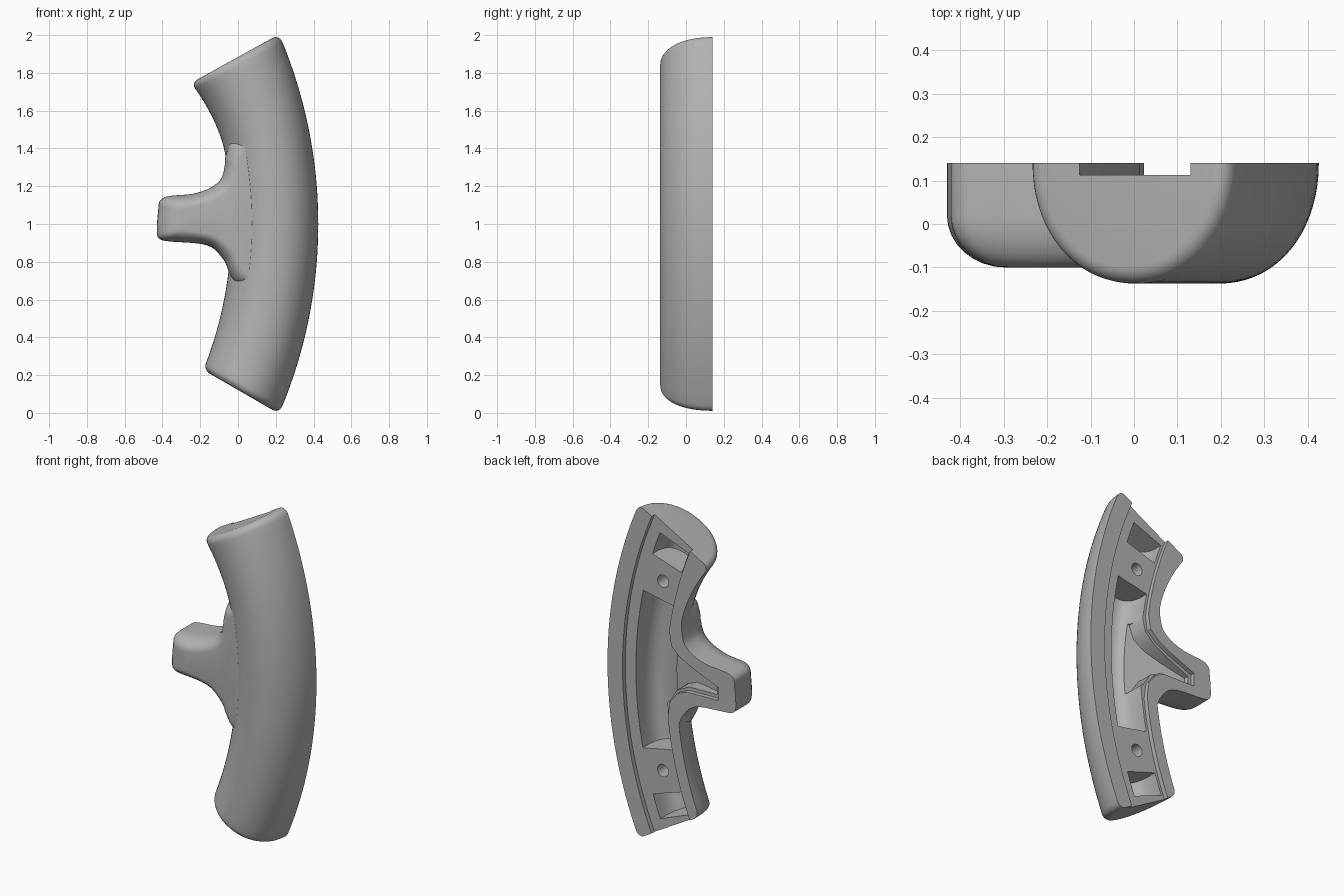
import bpy, bmesh, math
from mathutils import Vector

cube = bpy.data.objects.get("Cube")
if cube:
    bpy.data.objects.remove(cube, do_unlink=True)

CX, CZ = -2.115, 1.0      # centre of the handle's long curve
BACK, OVER = 0.14, 0.2    # flat back plane, and overshoot trimmed off later

grey = bpy.data.materials.new("mid_grey")
grey.use_nodes = True
grey.diffuse_color = (0.45, 0.45, 0.45, 1)
grey.node_tree.nodes["Principled BSDF"].inputs["Base Color"].default_value = (0.45, 0.45, 0.45, 1)


def polar(r, deg):
    a = math.radians(deg)
    return Vector((CX + r * math.cos(a), CZ + r * math.sin(a)))


def loft(name, rings):
    """Skin a list of equal-length closed rings and cap both ends."""
    bm = bmesh.new()
    loops = [[bm.verts.new(p) for p in ring] for ring in rings]
    n = len(loops[0])
    for a, b in zip(loops, loops[1:]):
        for i in range(n):
            bm.faces.new((a[i], a[(i + 1) % n], b[(i + 1) % n], b[i]))
    bm.faces.new(loops[0][::-1])
    bm.faces.new(loops[-1])
    bmesh.ops.recalc_face_normals(bm, faces=bm.faces)
    mesh = bpy.data.meshes.new(name)
    bm.to_mesh(mesh)
    bm.free()
    mesh.materials.append(grey)
    obj = bpy.data.objects.new(name, mesh)
    bpy.context.collection.objects.link(obj)
    return obj


def half_round(inner, outer, depth, top, power=1.0, steps=28):
    """Half-oval section hanging forward from y=top between two points."""
    mid, half = (inner + outer) / 2, (outer - inner) / 2
    ring = [(inner.x, OVER, inner.y)]
    for i in range(steps + 1):
        a = math.pi * i / steps
        c = math.cos(a)
        p = mid - half * math.copysign(abs(c) ** power, c)
        ring.append((p.x, top - depth * max(0, math.sin(a)) ** power, p.y))
    ring.append((outer.x, OVER, outer.y))
    return ring


def combine(target, tool, operation):
    mod = target.modifiers.new(operation.lower(), "BOOLEAN")
    mod.operation, mod.solver, mod.object = operation, "EXACT", tool
    bpy.context.view_layer.objects.active = target
    bpy.context.view_layer.update()
    bpy.ops.object.modifier_apply(modifier=mod.name)
    bpy.data.objects.remove(tool, do_unlink=True)


def smooth_path(pts, steps=5):
    """Closed rounded outline through the given points."""
    pts, out = [Vector(p) for p in pts], []
    n = len(pts)
    for i in range(n):
        p, a, b, q = pts[i - 1], pts[i], pts[(i + 1) % n], pts[(i + 2) % n]
        k = (b - a).length
        ta, tb = (b - p).normalized() * k, (q - a).normalized() * k
        for j in range(steps):
            t = j / steps
            out.append(a * (2*t**3 - 3*t*t + 1) + ta * (t**3 - 2*t*t + t)
                       + b * (3*t*t - 2*t**3) + tb * (t**3 - t*t))
    return out


# Curved grip with softly rounded ends
def grip_ring(s, inset):
    flare = max(0, (s - 0.5) / 0.5)
    inner = polar(2.08 - 0.07 * flare ** 1.5, 21.8 * s)
    outer = polar(2.54, 23.3 * s)
    step = (outer - inner).normalized() * inset
    return half_round(inner + step, outer - step, 0.28 - inset, BACK + 0.003, 0.95, 36)


stations = [(-0.955 + 1.91 * i / 40, 0) for i in range(41)]
cap = [(0.955 + 0.045 * math.sin(a), 0.04 * (1 - math.cos(a)))
       for a in (math.pi / 2 * k / 6 for k in range(1, 7))]
stations = [(-s, d) for s, d in reversed(cap)] + stations + cap
handle = loft("curved_handle", [grip_ring(s, d) for s, d in stations])

# Side stem: a back outline rounding over to a smaller front outline
stem_back = smooth_path([
    (.15, 1.48), (-.03, 1.44), (-.066, 1.36), (-.07, 1.31), (-.09, 1.24), (-.15, 1.19),
    (-.24, 1.16), (-.38, 1.145), (-.415, 1.12), (-.422, 1.08), (-.43, .96), (-.42, .925),
    (-.38, .91), (-.2, .895), (-.13, .87), (-.07, .8), (-.045, .74), (0, .68), (.15, .65)])
stem_front = smooth_path([
    (.15, 1.42), (.03, 1.38), (0, 1.32), (-.01, 1.27), (-.04, 1.19), (-.11, 1.135),
    (-.2, 1.1), (-.27, 1.085), (-.285, 1.075), (-.29, 1.05), (-.295, .99), (-.29, .975),
    (-.275, .97), (-.18, .955), (-.1, .93), (-.02, .86), (.01, .8), (.05, .74), (.15, .71)])


def stem_ring(a):
    blend = 1 - math.cos(a)
    pts = [p.lerp(q, blend) for p, q in zip(stem_back, stem_front)]
    return [(p.x, 0.02 - 0.12 * math.sin(a), p.y) for p in pts]


stem = loft("side_stem", [[(p.x, OVER + 0.01, p.y) for p in stem_back]]
            + [stem_ring(math.pi / 2 * k / 8) for k in range(9)])
combine(handle, stem, "UNION")


# Flat cutters pushed in from the back
def prism(name, pts, floor):
    return loft(name, [[(p[0], OVER + 0.1, p[1]) for p in pts],
                       [(p[0], floor(p[0]), p[1]) for p in pts]])


trim = prism("back_trim", [(-1, -1), (1, -1), (1, 3), (-1, 3)], lambda x: BACK)
combine(handle, trim, "DIFFERENCE")

# Shallow joining recess running out through both ends and into the stem
recess = [polar(2.44, -27 + 54 * i / 40) for i in range(41)]
recess += [polar(2.15, 27 - 19 * i / 14) for i in range(15)]
recess += [(0, 1.21), (-.06, 1.155), (-.15, 1.11), (-.31, 1.045), (-.31, .965),
           (-.1, .96), (-.04, .935), (.01, .87)]
recess += [polar(2.15, -6 - 21 * i / 14) for i in range(15)]
combine(handle, prism("joint_recess", recess, lambda x: 0.113), "DIFFERENCE")


# Hollows inside the grip: long middle cavity and a pocket near each end
def hollow(name, a0, a1, depth):
    return loft(name, [half_round(polar(2.165, a), polar(2.37, a), depth, 0.09, 0.75)
                       for a in (a0 + (a1 - a0) * i / 16 for i in range(17))])


for name, a0, a1 in (("middle_cavity", -11.4, 11.7),
                     ("upper_pocket", 17.6, 21.2), ("lower_pocket", -21.4, -17.9)):
    combine(handle, hollow(name, a0, a1, 0.14), "DIFFERENCE")

# Sloping hollow leading into the stem
stem_hollow = [(.12, 1.32), (.035, 1.28), (.012, 1.2), (-.05, 1.14), (-.15, 1.09), (-.29, 1.03),
               (-.29, .985), (-.1, .98), (-.02, .94), (.03, .86), (.12, .8)]
combine(handle, prism("stem_cavity", stem_hollow, lambda x: 0.01 - 0.25 * x), "DIFFERENCE")

# Two round peg holes
for deg in (14.6, -14.6):
    c = polar(2.262, deg)
    circle = [c + Vector((math.cos(t), math.sin(t))) * 0.037
              for t in (math.tau * i / 32 for i in range(32))]
    combine(handle, prism("peg_hole", circle, lambda x: 0.0), "DIFFERENCE")

# Smooth shading with crisp machined edges
bpy.ops.object.select_all(action="DESELECT")
handle.select_set(True)
bpy.context.view_layer.objects.active = handle
bpy.ops.object.shade_smooth_by_angle(angle=math.radians(35))
